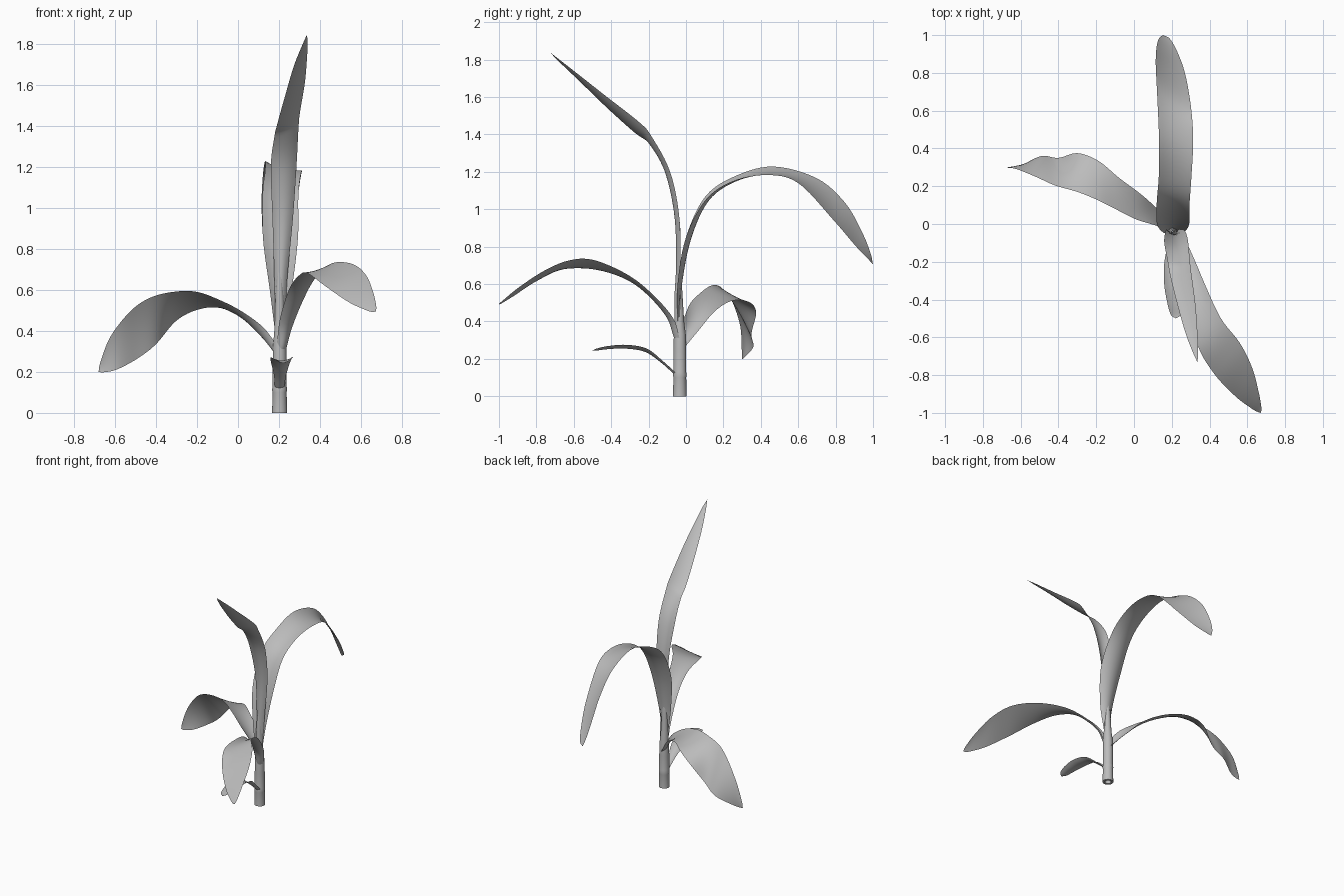
import bpy, bmesh, math
from mathutils import Vector

cube = bpy.data.objects.get("Cube")
if cube:
    bpy.data.objects.remove(cube, do_unlink=True)

# One plain grey material
grey = bpy.data.materials.new("plant grey")
grey.use_nodes = True
colour = (0.5, 0.5, 0.5, 1)
grey.diffuse_color = colour
grey.node_tree.nodes["Principled BSDF"].inputs["Base Color"].default_value = colour


def finish(name, bm):
    bmesh.ops.recalc_face_normals(bm, faces=bm.faces)
    mesh = bpy.data.meshes.new(name)
    bm.to_mesh(mesh)
    bm.free()
    mesh.materials.append(grey)
    obj = bpy.data.objects.new(name, mesh)
    bpy.context.collection.objects.link(obj)
    bpy.ops.object.select_all(action='DESELECT')
    obj.select_set(True)
    bpy.context.view_layer.objects.active = obj
    bpy.ops.object.shade_smooth_by_angle(angle=math.radians(50))


def smooth_path(points, steps):
    """Catmull-Rom curve through the points."""
    p = [Vector(q) for q in points]
    p = [2 * p[0] - p[1]] + p + [2 * p[-1] - p[-2]]
    out = []
    for i in range(1, len(p) - 2):
        a, b, c, d = p[i - 1:i + 3]
        for k in range(steps):
            t = k / steps
            out.append(0.5 * (2 * b + (c - a) * t + (2 * a - 5 * b + 4 * c - d) * t * t
                              + (3 * b - a - 3 * c + d) * t ** 3))
    return out + [p[-2]]


def leaf(name, edge_a, edge_b, cup, base_cup, steps=6, across=8):
    """Blade spanned between two edge curves, bowed across its width."""
    a, b = smooth_path(edge_a, steps), smooth_path(edge_b, steps)
    n = len(a)
    mid = [(p + q) / 2 for p, q in zip(a, b)]
    bm = bmesh.new()
    rows = []
    for i in range(n):
        along = mid[min(i + 1, n - 1)] - mid[max(i - 1, 0)]
        side = b[i] - a[i]
        normal = along.cross(side)
        if normal.length > 1e-9:
            normal.normalize()
        depth = side.length * (cup + base_cup * (1 - i / (n - 1)) ** 3)
        row = []
        for j in range(across + 1):
            t = j / across
            row.append(bm.verts.new(a[i].lerp(b[i], t) + normal * depth * 4 * t * (1 - t)))
        rows.append(row)
    for r, s in zip(rows, rows[1:]):
        for j in range(across):
            bm.faces.new((r[j], r[j + 1], s[j + 1], s[j]))
    bmesh.ops.remove_doubles(bm, verts=bm.verts, dist=0.0005)
    finish(name, bm)


# Stem: turned profile (radius, height, y) with a hollow cut foot
bm = bmesh.new()
profile = [(0.014, 0.03, -0.033), (0.022, 0.0, -0.033), (0.037, 0.0, -0.033),
           (0.034, 0.10, -0.033), (0.037, 0.115, -0.033), (0.034, 0.13, -0.033),
           (0.034, 0.24, -0.033), (0.032, 0.33, -0.033), (0.026, 0.40, -0.036),
           (0.021, 0.55, -0.04), (0.014, 0.66, -0.04), (0.005, 0.74, -0.04)]
sides = 20
rings = [[bm.verts.new((0.203 + r * math.cos(k * math.tau / sides),
                        y + r * math.sin(k * math.tau / sides), z))
          for k in range(sides)] for r, z, y in profile]
for r, s in zip(rings, rings[1:]):
    for k in range(sides):
        m = (k + 1) % sides
        bm.faces.new((r[k], r[m], s[m], s[k]))
bm.faces.new(rings[0])
bm.faces.new(rings[-1])
finish("stem", bm)

# Tall upright leaf leaning to the front, rolled at its base and twisted above
leaf("upright_leaf",
     [(.18, -.035, .40), (.177, -.03, .65), (.168, -.035, .95), (.16, -.095, 1.2),
      (.177, -.19, 1.345), (.192, -.275, 1.41), (.228, -.42, 1.54),
      (.272, -.575, 1.69), (.312, -.68, 1.79), (.335, -.73, 1.842)],
     [(.228, -.035, .40), (.24, -.03, .65), (.268, -.035, .95), (.285, -.085, 1.2),
      (.295, -.185, 1.39), (.302, -.25, 1.465), (.326, -.435, 1.61),
      (.337, -.60, 1.74), (.340, -.69, 1.81), (.335, -.73, 1.842)],
     -0.04, -0.45)

# Broad leaf arching over to the back
leaf("back_leaf",
     [(.18, -.045, .40), (.155, -.045, .60), (.122, .0, .85), (.12, .105, 1.07),
      (.132, .27, 1.18), (.132, .47, 1.228), (.122, .70, 1.165), (.115, .85, 1.035),
      (.12, .94, .88), (.134, .985, .77), (.155, 1.0, .705)],
     [(.228, -.045, .40), (.262, -.045, .60), (.292, .0, .85), (.294, .105, 1.05),
      (.304, .25, 1.15), (.313, .43, 1.183), (.304, .60, 1.14), (.272, .79, .94),
      (.23, .91, .80), (.19, .98, .727), (.155, 1.0, .705)],
     0.04, 0.25)

# Drooping leaf on the -x side, twisted so its back edge hangs
leaf("right_leaf",
     [(.19, -.045, .33), (.12, -.01, .42), (.01, .025, .50), (-.10, .08, .555),
      (-.20, .13, .59), (-.30, .17, .592), (-.42, .205, .565), (-.52, .25, .50),
      (-.62, .29, .375), (-.67, .298, .25), (-.68, .30, .20)],
     [(.205, 0.0, .27), (.135, .07, .355), (.04, .155, .455), (-.08, .245, .51),
      (-.19, .335, .505), (-.30, .375, .45), (-.40, .35, .335), (-.49, .36, .265),
      (-.59, .315, .212), (-.655, .30, .198), (-.68, .30, .20)],
     -0.04, 0.3)

# Long leaf arching to the front left
leaf("front_left_leaf",
     [(.19, -.06, .34), (.205, -.12, .46), (.25, -.27, .605), (.30, -.45, .672),
      (.34, -.65, .68), (.43, -.80, .615), (.54, -.915, .54), (.62, -.975, .503),
      (.655, -.995, .492), (.672, -1.0, .495)],
     [(.23, -.03, .29), (.265, -.07, .42), (.325, -.20, .565), (.38, -.33, .66),
      (.46, -.50, .73), (.56, -.63, .725), (.625, -.76, .67), (.66, -.89, .585),
      (.674, -.97, .52), (.672, -1.0, .495)],
     0.03, -0.3)

# Small low leaf at the front with a sagging midrib
leaf("small_front_leaf",
     [(.18, -.05, .12), (.175, -.12, .185), (.16, -.21, .25), (.16, -.32, .27),
      (.177, -.42, .262), (.195, -.48, .25), (.222, -.50, .243)],
     [(.225, -.05, .12), (.235, -.12, .185), (.257, -.21, .255), (.27, -.32, .275),
      (.264, -.42, .268), (.248, -.48, .254), (.222, -.50, .243)],
     -0.15, -0.1)
